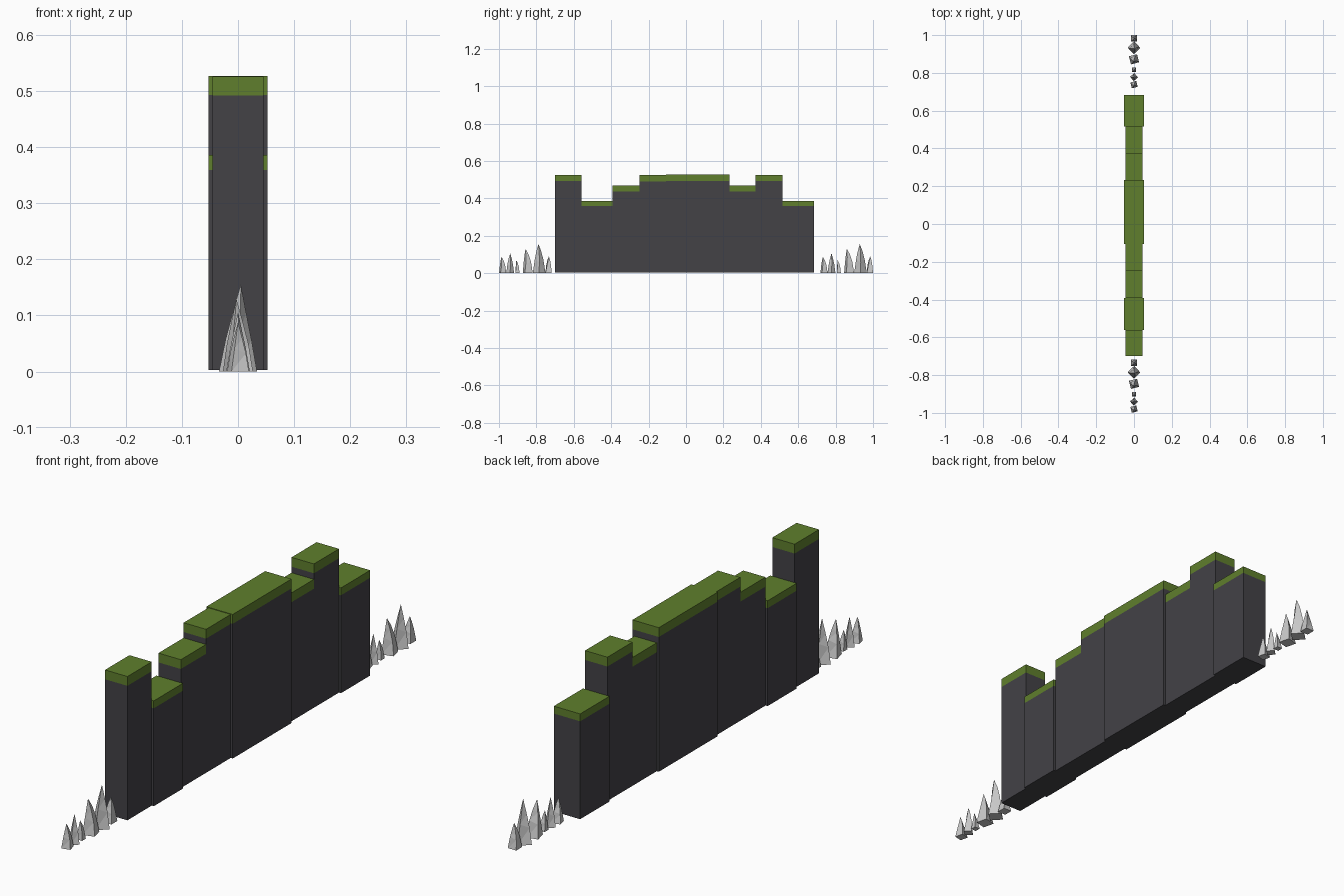
import bpy, bmesh, math
from mathutils import Matrix, Vector

if "Cube" in bpy.data.objects:
    bpy.data.objects.remove(bpy.data.objects["Cube"])


def material(name, rgb):
    m = bpy.data.materials.new(name)
    m.diffuse_color = (*rgb, 1)
    m.use_nodes = True
    m.node_tree.nodes["Principled BSDF"].inputs["Base Color"].default_value = m.diffuse_color
    return m


STONE = material("dark_stone", (0.056, 0.054, 0.062))
MOSS = material("moss_green", (0.115, 0.212, 0.026))
ROCK = material("pale_rock", (0.58, 0.58, 0.58))


def finish(bm, name, mats):
    bmesh.ops.recalc_face_normals(bm, faces=bm.faces)
    me = bpy.data.meshes.new(name)
    bm.to_mesh(me)
    bm.free()
    for m in mats:
        me.materials.append(m)
    ob = bpy.data.objects.new(name, me)
    bpy.context.collection.objects.link(ob)
    return ob


def wall_block(name, y0, y1, half, top, band):
    """Stone block whose top band and top face are moss."""
    bm = bmesh.new()
    z0 = 0.003
    size = Matrix.Diagonal((2 * half, y1 - y0, top - z0, 1))
    place = Matrix.Translation((0, (y0 + y1) / 2, (top + z0) / 2))
    bmesh.ops.create_cube(bm, size=1, matrix=place @ size)
    cut = top - band
    bmesh.ops.bisect_plane(bm, geom=bm.verts[:] + bm.edges[:] + bm.faces[:],
                           plane_co=(0, 0, cut), plane_no=(0, 0, 1))
    for f in bm.faces:
        f.material_index = int(f.calc_center_median().z > cut)
    finish(bm, name, [STONE, MOSS])


def rock_spire(name, y, width, height, turn, lean):
    """Four-sided spire: tapering rings that drift towards a leaning tip."""
    bm = bmesh.new()
    rings = []
    for t, s in ((0, 1), (0.42, 0.68), (0.72, 0.36)):
        drift = Vector(lean) * t * t
        ring = []
        for k in range(4):
            a = turn + t * 0.3 + math.pi / 4 + k * math.pi / 2
            r = width * s * math.sqrt(0.5)
            z = height * (t + (0.05 * (-1) ** k if t else 0))
            ring.append(bm.verts.new((drift.x + r * math.cos(a),
                                      y + drift.y + r * math.sin(a), z)))
        rings.append(ring)
    tip = bm.verts.new((lean[0], y + lean[1], height))
    bm.faces.new(rings[0])
    for k in range(4):
        n = (k + 1) % 4
        for a, b in zip(rings, rings[1:]):
            bm.faces.new((a[k], a[n], b[n], b[k]))
        bm.faces.new((rings[-1][k], rings[-1][n], tip))
    bmesh.ops.triangulate(bm, faces=bm.faces[:])
    finish(bm, name, [ROCK])


# Stepped wall: y start, y end, half width, top height, moss depth
blocks = [
    (-0.70, -0.56, 0.045, 0.526, 0.034),
    (-0.56, -0.393, 0.053, 0.386, 0.027),
    (-0.393, -0.248, 0.045, 0.470, 0.034),
    (-0.248, -0.106, 0.045, 0.525, 0.034),
    (-0.106, 0.232, 0.053, 0.527, 0.034),
    (0.232, 0.372, 0.045, 0.470, 0.034),
    (0.372, 0.516, 0.045, 0.526, 0.034),
    (0.516, 0.684, 0.053, 0.386, 0.027),
]
for i, b in enumerate(blocks):
    wall_block(f"wall_block_{i + 1}", *b)

# Rock spires: y, base width, height, turn, tip lean
spires = [
    (0.738, 0.032, 0.088, 0.25, (0.0, -0.006)),
    (0.778, 0.030, 0.106, 0.75, (0.0, 0.0)),
    (0.817, 0.022, 0.070, 0.0, (0.0, -0.006)),
    (0.872, 0.044, 0.130, 0.25, (-0.003, -0.012)),
    (0.933, 0.048, 0.156, 0.75, (0.005, -0.004)),
    (0.983, 0.034, 0.090, 0.0, (0.002, 0.002)),
]
# The same cluster stands at both ends of the wall
for end, shift in (("back", 0.0), ("front", -1.718)):
    for i, (y, *rest) in enumerate(spires):
        rock_spire(f"{end}_rock_spire_{i + 1}", y + shift, *rest)
